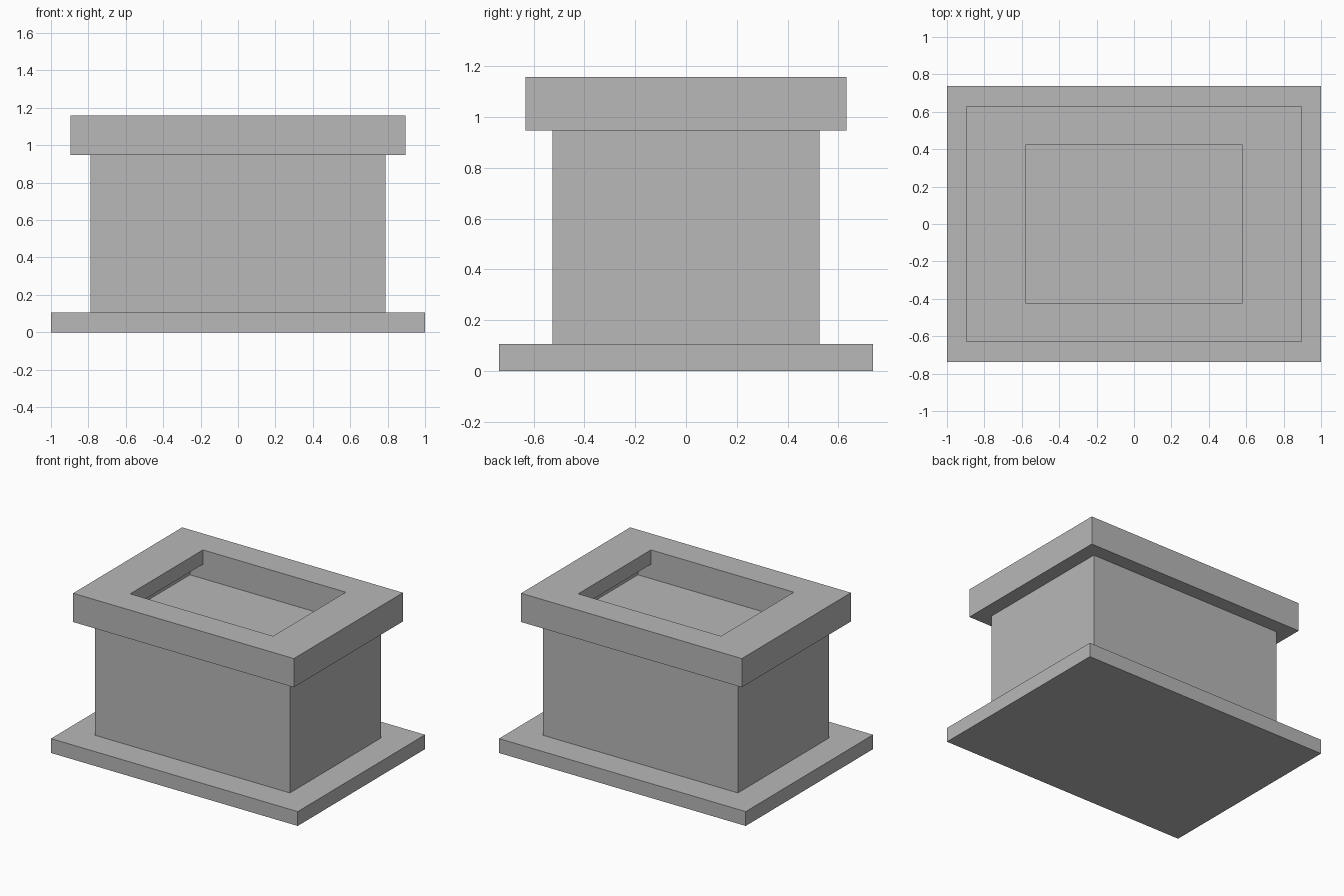
import bpy
import bmesh
from mathutils import Vector

default_cube = bpy.data.objects.get("Cube")
if default_cube:
    bpy.data.objects.remove(default_cube, do_unlink=True)

# The whole piece is laid out on a module: the base is 19 modules long
U = 2 / 19

grey = bpy.data.materials.new("plain grey")
grey.use_nodes = True
colour = (0.48, 0.48, 0.48, 1)
grey.diffuse_color = colour
grey.node_tree.nodes["Principled BSDF"].inputs["Base Color"].default_value = colour


def prism(name, profile, depth):
    """Extrude an x-z profile, in modules, symmetrically along y."""
    bm = bmesh.new()
    face = bm.faces.new([bm.verts.new((x * U, -depth / 2 * U, z * U)) for x, z in profile])
    new = bmesh.ops.extrude_face_region(bm, geom=[face])["geom"]
    verts = [v for v in new if isinstance(v, bmesh.types.BMVert)]
    bmesh.ops.translate(bm, verts=verts, vec=Vector((0, depth * U, 0)))
    bmesh.ops.recalc_face_normals(bm, faces=bm.faces)
    mesh = bpy.data.meshes.new(name)
    bm.to_mesh(mesh)
    bm.free()
    mesh.materials.append(grey)
    obj = bpy.data.objects.new(name, mesh)
    bpy.context.collection.objects.link(obj)
    return obj


def block(name, width, depth, bottom, top):
    w = width / 2
    return prism(name, [(-w, bottom), (w, bottom), (w, top), (-w, top)], depth)


# Stepped solid parts
block("base_plate", 19, 14, 0, 1)
block("body", 15, 10, 1, 9)
rim = block("top_rim", 17, 12, 9, 11)

# Opening in the rim, undercut at both ends; the body top is its floor
half = [(6.5, 8), (6.5, 10), (5.5, 10), (5.5, 12)]
profile = half + [(-x, z) for x, z in reversed(half)]
cutter = prism("opening_cutter", profile, 8)
cutter.hide_render = True
cutter.hide_viewport = True
cutter.display_type = 'WIRE'

cut = rim.modifiers.new("opening", 'BOOLEAN')
cut.operation = 'DIFFERENCE'
cut.solver = 'EXACT'
cut.object = cutter
